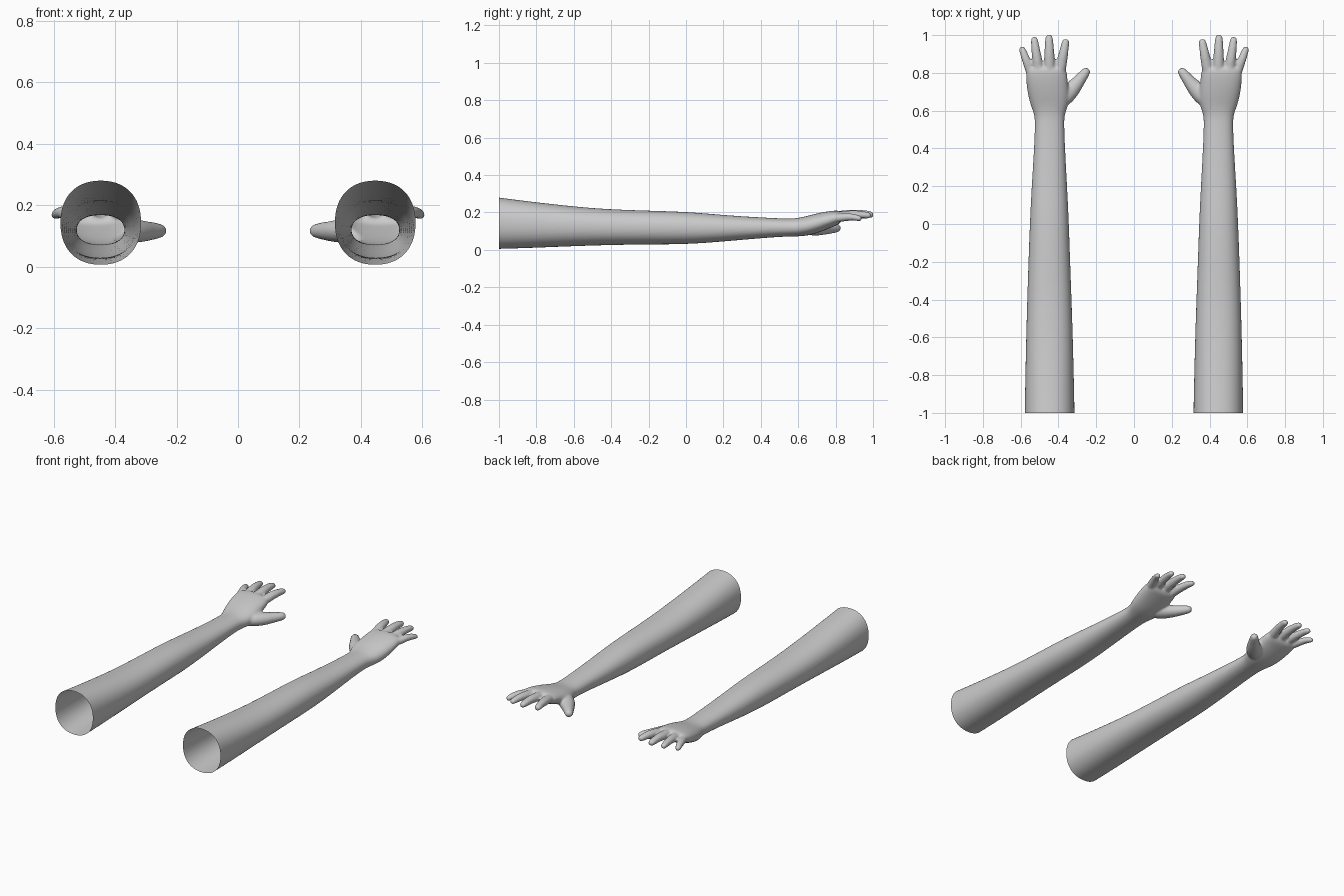
import bpy, bmesh, math
from mathutils import Vector

if "Cube" in bpy.data.objects:
    bpy.data.objects.remove(bpy.data.objects["Cube"])

SIDES = 20


def loft(bm, stations, power=2.0, forward=None):
    """Closed tube through (x, y, z, half width, half height) stations."""
    pts = [Vector(s[:3]) for s in stations]
    rings = []
    for i, s in enumerate(stations):
        d = forward or pts[min(i + 1, len(pts) - 1)] - pts[max(i - 1, 0)]
        side = Vector((d.y, -d.x, 0)).normalized()
        ring = []
        for k in range(SIDES):
            a = 2 * math.pi * k / SIDES
            c, n = math.cos(a), math.sin(a)
            u = math.copysign(abs(c) ** (2 / power), c) * s[3]
            v = math.copysign(abs(n) ** (2 / power), n) * s[4]
            ring.append(bm.verts.new(pts[i] + side * u + Vector((0, 0, v))))
        rings.append(ring)
    for r0, r1 in zip(rings, rings[1:]):
        for k in range(SIDES):
            j = (k + 1) % SIDES
            bm.faces.new((r0[k], r0[j], r1[j], r1[k]))
    bm.faces.new(rings[0][::-1])
    bm.faces.new(rings[-1])


bm = bmesh.new()

# Arm and palm: y, x min, x max, z min, z max
profile = [
    (-1.20, .310, .582, .000, .310), (-1.00, .313, .580, .003, .281),
    (-0.80, .317, .577, .010, .256), (-0.50, .325, .570, .023, .222),
    (-0.25, .335, .562, .028, .212), (0.00, .343, .553, .028, .206),
    (0.20, .353, .543, .044, .187), (0.40, .364, .530, .062, .174),
    (0.53, .369, .525, .071, .168), (0.58, .367, .528, .071, .168),
    (0.63, .346, .549, .073, .177), (0.68, .341, .562, .082, .191),
    (0.74, .348, .571, .104, .204), (0.79, .352, .574, .125, .211),
    (0.82, .358, .570, .137, .211), (0.832, .385, .545, .155, .200),
]
loft(bm, [((a + b) / 2, y, (c + d) / 2, (b - a) / 2, (d - c) / 2)
          for y, a, b, c, d in profile], 2.25, Vector((0, 1, 0)))

# Fingers: base x, tip x, tip y, base z, tip z, base radius
for bx, tx, ty, bz, tz, r in [
    (.390, .359, .979, .174, .183, .030), (.447, .450, 1.002, .180, .187, .031),
    (.505, .530, .990, .178, .183, .029), (.550, .597, .938, .169, .166, .026),
]:
    path = []
    for t, w in [(-.35, .9), (0, 1), (.35, .92), (.7, .78), (.92, .66), (.985, .52), (1, .3)]:
        bump = .010 * math.sin(math.pi * max(t, 0))
        path.append((bx + (tx - bx) * t, .815 + (ty - .815) * t,
                     bz + (tz - bz) * t + bump, r * w, r * w * .9))
    loft(bm, path)

# Thumb
loft(bm, [(.410, .635, .120, .040, .038), (.365, .675, .118, .050, .042),
          (.325, .717, .115, .044, .038), (.295, .753, .115, .034, .032),
          (.268, .788, .116, .028, .027), (.250, .812, .116, .023, .022),
          (.243, .823, .116, .014, .014)])

mesh = bpy.data.meshes.new("arm_cage")
bm.to_mesh(mesh)
bm.free()
cage = bpy.data.objects.new("arm_cage", mesh)
bpy.context.collection.objects.link(cage)

# Blend the parts into one skin
sub = cage.modifiers.new("round", 'SUBSURF')
sub.levels = 2
rem = cage.modifiers.new("fuse", 'REMESH')
rem.mode = 'VOXEL'
rem.voxel_size = .0065
smo = cage.modifiers.new("soften", 'SMOOTH')
smo.factor = .5
smo.iterations = 7
bpy.context.view_layer.update()
skin = bpy.data.meshes.new_from_object(
    cage.evaluated_get(bpy.context.evaluated_depsgraph_get()))
bpy.data.objects.remove(cage)

# Cut the open end and make the mirrored pair
for name, sign in (("right_arm", 1), ("left_arm", -1)):
    bm = bmesh.new()
    bm.from_mesh(skin)
    bmesh.ops.bisect_plane(bm, geom=bm.verts[:] + bm.edges[:] + bm.faces[:],
                           plane_co=(0, -1, 0), plane_no=(0, -1, 0), clear_outer=True)
    if sign < 0:
        bmesh.ops.scale(bm, vec=(-1, 1, 1), verts=bm.verts)
        bmesh.ops.reverse_faces(bm, faces=bm.faces)
    for f in bm.faces:
        f.smooth = True
    me = bpy.data.meshes.new(name)
    bm.to_mesh(me)
    bm.free()
    bpy.context.collection.objects.link(bpy.data.objects.new(name, me))
